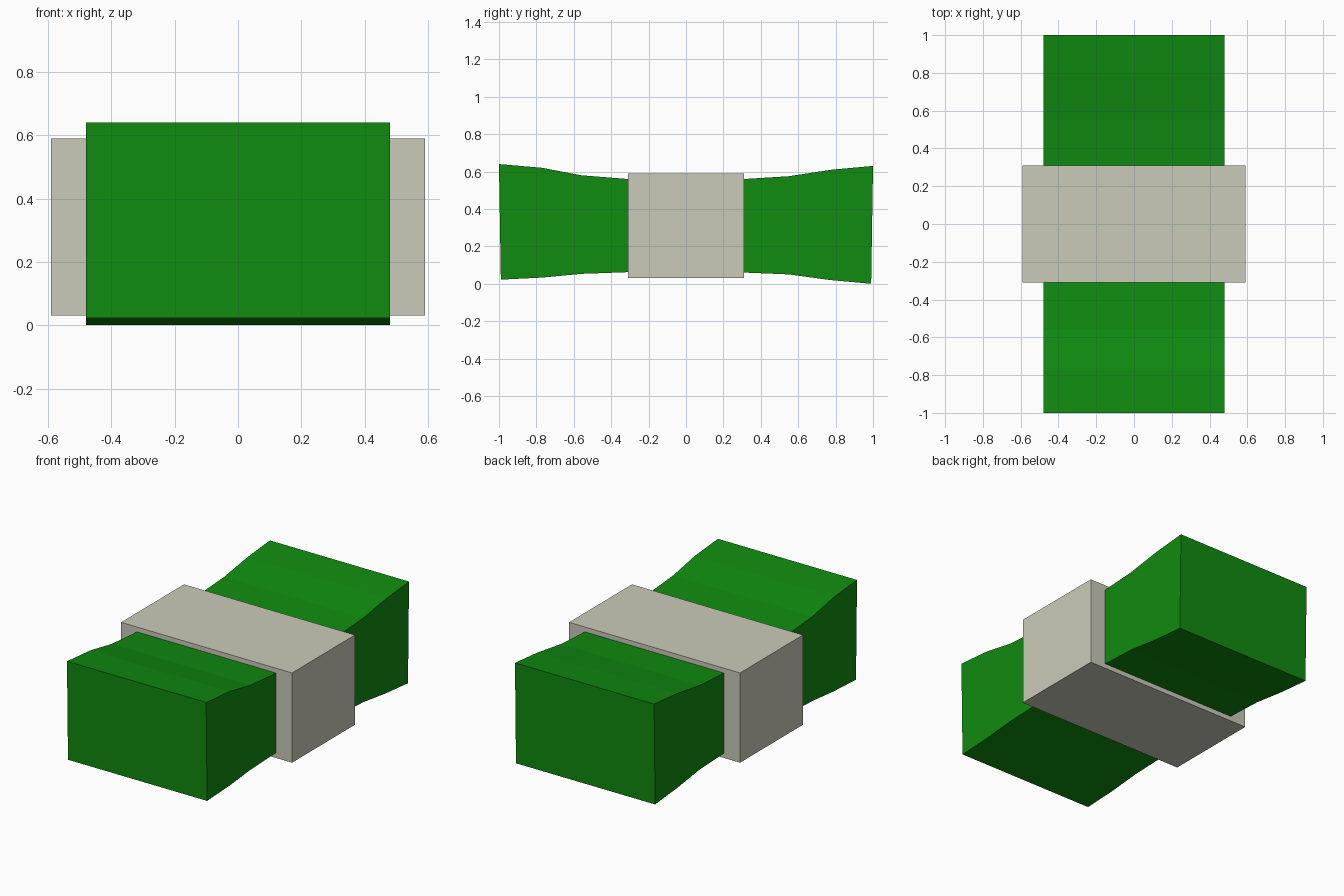
import bpy
import bmesh

default = bpy.data.objects.get("Cube")
if default:
    bpy.data.objects.remove(default, do_unlink=True)


def make_material(name, color):
    mat = bpy.data.materials.new(name)
    mat.use_nodes = True
    mat.diffuse_color = (*color, 1)
    mat.node_tree.nodes["Principled BSDF"].inputs["Base Color"].default_value = (*color, 1)
    return mat


def extrude_profile(name, profile, half_width, mat):
    """Sweep a closed (y, z) profile sideways, centred on x = 0."""
    bm = bmesh.new()
    face = bm.faces.new([bm.verts.new((-half_width, y, z)) for y, z in profile])
    swept = bmesh.ops.extrude_face_region(bm, geom=[face])["geom"]
    moved = [g for g in swept if isinstance(g, bmesh.types.BMVert)]
    bmesh.ops.translate(bm, verts=moved, vec=(2 * half_width, 0, 0))
    bmesh.ops.recalc_face_normals(bm, faces=bm.faces)
    mesh = bpy.data.meshes.new(name)
    bm.to_mesh(mesh)
    bm.free()
    mesh.materials.append(mat)
    obj = bpy.data.objects.new(name, mesh)
    bpy.context.collection.objects.link(obj)
    return obj


green = make_material("leaf green", (0.005, 0.26, 0.005))
stone = make_material("pale stone", (0.59, 0.59, 0.49))

# Flared bow running front to back: top edge, then bottom edge returning
bow_top = [(-1, 0.64), (-0.77, 0.62), (-0.56, 0.58), (-0.31, 0.56),
           (0.31, 0.56), (0.55, 0.575), (0.78, 0.61), (1, 0.63)]
bow_bottom = [(0.99, 0), (0.77, 0.02), (0.55, 0.05), (0.31, 0.06),
              (-0.31, 0.062), (-0.56, 0.053), (-0.77, 0.033), (-0.99, 0.022)]
extrude_profile("flared_bow", bow_top + bow_bottom, 0.48, green)

# Square band wrapped round the middle
band = [(-0.31, 0.03), (0.31, 0.03), (0.31, 0.59), (-0.31, 0.59)]
extrude_profile("middle_band", band, 0.59, stone)
